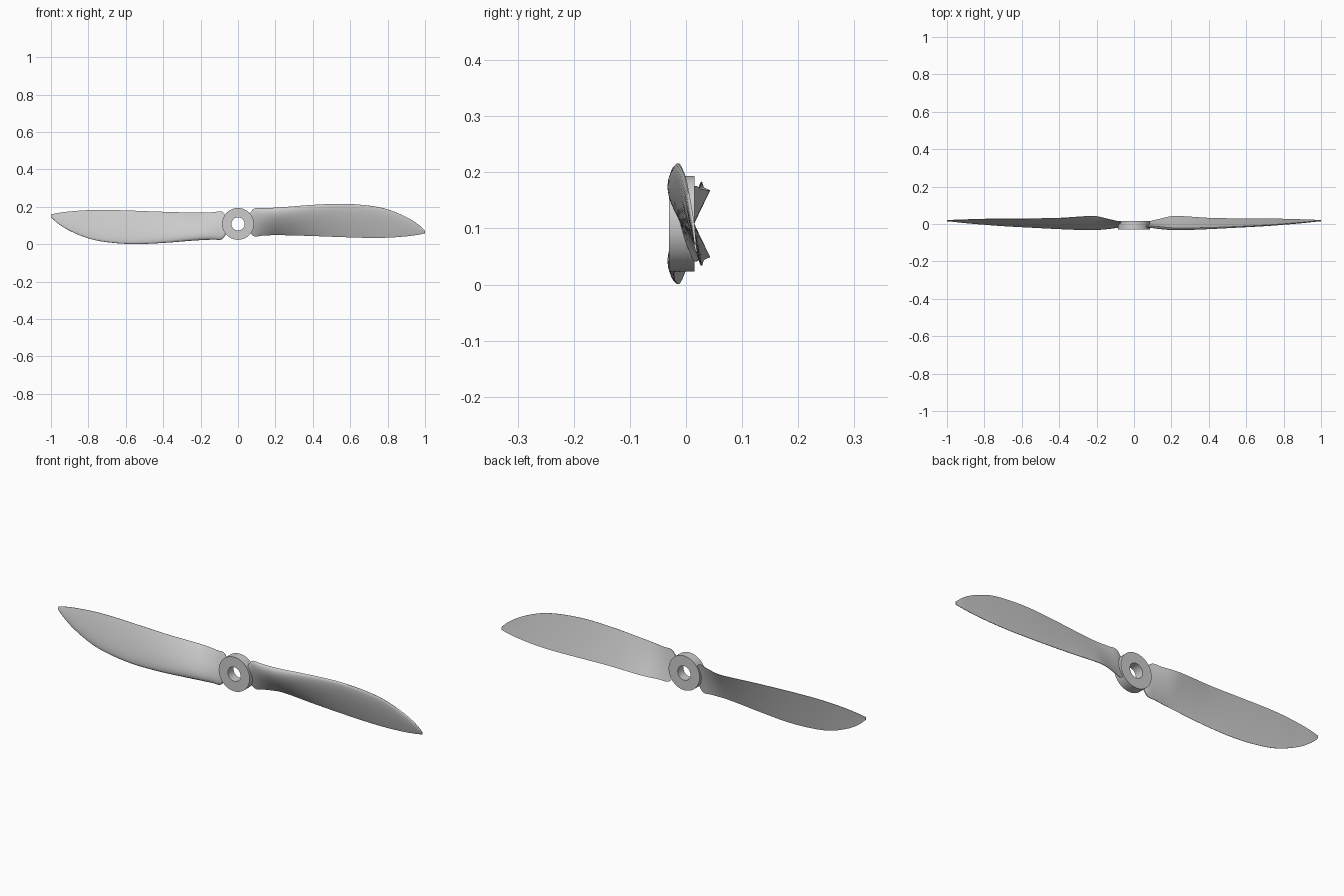
import bpy, bmesh, math
from mathutils import Matrix, Vector

if "Cube" in bpy.data.objects:
    bpy.data.objects.remove(bpy.data.objects["Cube"])

CZ = 0.1085  # height of the spin axis

# Blade stations: x, leading edge z, y, trailing edge z, y, thickness
STATIONS = [
    (0.055, .150, -.012, .075, .003, .012),
    (0.085, .190, -.012, .043, .014, .014),
    (0.13, .192, -.015, .046, .025, .020),
    (0.20, .195, -.021, .049, .041, .025),
    (0.26, .199, -.022, .048, .041, .024),
    (0.40, .210, -.020, .044, .032, .017),
    (0.56, .216, -.014, .038, .029, .012),
    (0.70, .206, -.007, .034, .028, .010),
    (0.80, .186, .000, .035, .027, .008),
    (0.90, .145, .008, .042, .024, .006),
    (0.96, .108, .014, .050, .022, .004),
    (1.00, .073, .017, .058, .019, .002),
]


def smooth_stations(rows, steps=5):
    """Cubic Hermite interpolation along x."""
    def slope(i, k):
        a, b = rows[max(i - 1, 0)], rows[min(i + 1, len(rows) - 1)]
        return (b[k] - a[k]) / (b[0] - a[0])
    out = []
    for i in range(len(rows) - 1):
        a, b = rows[i], rows[i + 1]
        h = b[0] - a[0]
        for s in range(steps):
            t = s / steps
            row = [a[0] + h * t]
            for k in range(1, 6):
                row.append((2*t**3 - 3*t**2 + 1) * a[k] + (t**3 - 2*t**2 + t) * h * slope(i, k)
                           + (3*t**2 - 2*t**3) * b[k] + (t**3 - t**2) * h * slope(i + 1, k))
            out.append(row)
    out.append(list(rows[-1]))
    return out


def section(row, n=14):
    """Airfoil loop: domed front side, nearly flat back side."""
    x, lz, ly, tz, ty, th = row
    le, te = Vector((x, ly, lz)), Vector((x, ty, tz))
    d = (te - le).normalized()
    normal = Vector((0, d.z, -d.y))  # towards the front

    def point(u, h):
        return le.lerp(te, u) + normal * h

    def dome(u):
        return th * (2.6 * math.sqrt(u) * (1 - u) ** 0.9 * (1 - 0.25 * u)) + 0.001
    us = [(1 - math.cos(math.pi * i / n)) / 2 for i in range(n + 1)]
    front = [point(u, dome(u)) for u in us]
    back = [point(u, 0.1 * th * math.sin(math.pi * u) - 0.001) for u in reversed(us)]
    return front + back


def finish(bm, name):
    bmesh.ops.recalc_face_normals(bm, faces=bm.faces)
    mesh = bpy.data.meshes.new(name)
    bm.to_mesh(mesh)
    bm.free()
    ob = bpy.data.objects.new(name, mesh)
    bpy.context.collection.objects.link(ob)
    bpy.ops.object.select_all(action='DESELECT')
    ob.select_set(True)
    bpy.context.view_layer.objects.active = ob
    bpy.ops.object.shade_smooth_by_angle(angle=math.radians(35))
    return ob


def make_blade(name, angle):
    bm = bmesh.new()
    loops = [[bm.verts.new(p) for p in section(r)] for r in smooth_stations(STATIONS)]
    m = len(loops[0])
    for a, b in zip(loops, loops[1:]):
        for j in range(m):
            bm.faces.new((a[j], a[(j + 1) % m], b[(j + 1) % m], b[j]))
    bm.faces.new(loops[0])
    bm.faces.new(loops[-1])
    # Turn about the spin axis
    bmesh.ops.rotate(bm, verts=bm.verts, cent=(0, 0, CZ),
                     matrix=Matrix.Rotation(angle, 3, 'Y'))
    return finish(bm, name)


# Two blades, half a turn apart
make_blade("right_blade", 0)
make_blade("left_blade", math.pi)

# Hub ring with a shaft hole
bm = bmesh.new()
profile = [(.035, -.03), (.085, -.03), (.085, .015), (.035, .015)]
N = 64
rings = []
for i in range(N):
    a = 2 * math.pi * i / N
    rings.append([bm.verts.new((r * math.cos(a), y, CZ + r * math.sin(a))) for r, y in profile])
for i in range(N):
    a, b = rings[i], rings[(i + 1) % N]
    for j in range(4):
        k = (j + 1) % 4
        bm.faces.new((a[j], a[k], b[k], b[j]))
finish(bm, "hub")
